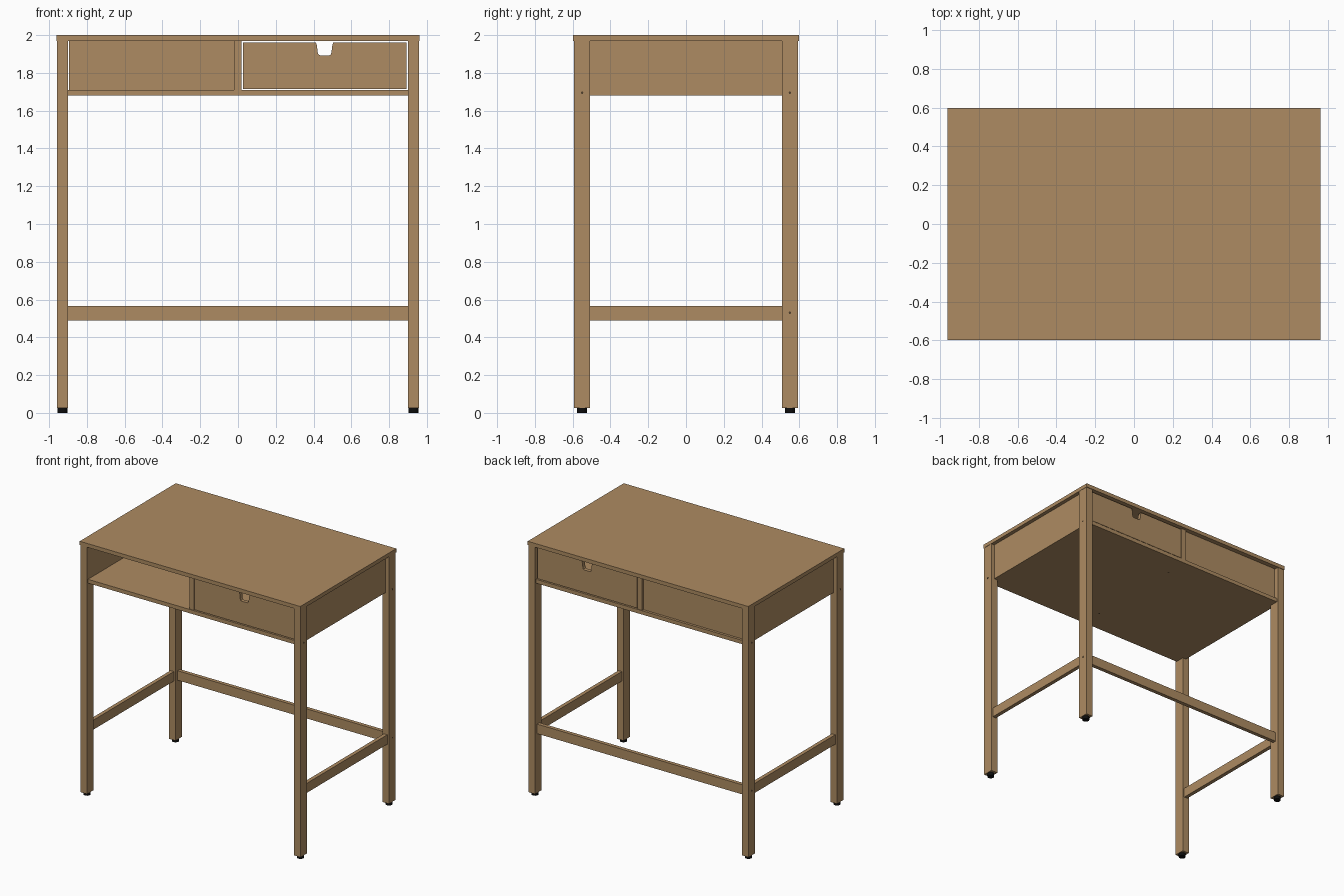
import bpy, bmesh, math
from mathutils import Matrix

cube = bpy.data.objects.get("Cube")
if cube:
    bpy.data.objects.remove(cube, do_unlink=True)


def make_material(name, rgb):
    mat = bpy.data.materials.new(name)
    mat.use_nodes = True
    mat.diffuse_color = (*rgb, 1)
    mat.node_tree.nodes["Principled BSDF"].inputs["Base Color"].default_value = (*rgb, 1)
    return mat


WOOD = make_material("warm_wood", (0.42, 0.26, 0.122))
BLACK = make_material("black_rubber", (0.004, 0.004, 0.004))
HOLE = make_material("dark_screw", (0.08, 0.05, 0.025))


def finish(name, bm, mat):
    bmesh.ops.recalc_face_normals(bm, faces=bm.faces)
    mesh = bpy.data.meshes.new(name)
    bm.to_mesh(mesh)
    bm.free()
    mesh.materials.append(mat)
    obj = bpy.data.objects.new(name, mesh)
    bpy.context.scene.collection.objects.link(obj)
    return obj


def box(name, x, y, z, mat=WOOD):
    """Box from (low, high) ranges on each axis."""
    bm = bmesh.new()
    bmesh.ops.create_cube(bm, size=1)
    for v in bm.verts:
        v.co = [(a + b) / 2 + c * (b - a) for (a, b), c in zip((x, y, z), v.co)]
    return finish(name, bm, mat)


def span(side, near, far):
    return tuple(sorted((side * near, side * far)))


def disc(name, centre, radius, depth, axis, mat, sides=16):
    bm = bmesh.new()
    turn = Matrix.Rotation(math.pi / 2, 4, "Y") if axis == "X" else Matrix()
    bmesh.ops.create_cone(bm, cap_ends=True, segments=sides, radius1=radius,
                          radius2=radius, depth=depth,
                          matrix=Matrix.Translation(centre) @ turn)
    return finish(name, bm, mat)


def notched_panel(name, x0, x1, z0, z1, y0, y1):
    """Drawer face with a rounded finger notch in its top edge."""
    mid = (x0 + x1) / 2
    half = [(0.046, z1), (0.041, z1 - 0.015), (0.036, z1 - 0.055),
            (0.032, z1 - 0.064), (0.024, z1 - 0.068)]
    outline = [(x0, z0), (x1, z0), (x1, z1)]
    outline += [(mid + dx, z) for dx, z in half]
    outline += [(mid - dx, z) for dx, z in reversed(half)]
    outline.append((x0, z1))
    bm = bmesh.new()
    face = bm.faces.new([bm.verts.new((x, y0, z)) for x, z in outline])
    ext = bmesh.ops.extrude_face_region(bm, geom=[face])
    for v in ext["geom"]:
        if isinstance(v, bmesh.types.BMVert):
            v.co.y = y1
    return finish(name, bm, WOOD)


# Table top and bottom board of the case
box("table_top", (-0.96, 0.96), (-0.597, 0.597), (1.97, 2.0))
box("case_bottom", (-0.9, 0.9), (-0.58, 0.58), (1.68, 1.71))

# Legs, feet, side panels, side rails and screw heads, on both sides
for sx, side in ((1, "left"), (-1, "right")):
    for sy, end in ((-1, "front"), (1, "back")):
        tag = f"{end}_{side}"
        box(f"{tag}_leg", span(sx, 0.9, 0.958), span(sy, 0.508, 0.592), (0.025, 1.97))
        disc(f"{tag}_foot", (sx * 0.929, sy * 0.55, 0.0125), 0.026, 0.025, "Z", BLACK)
        disc(f"{tag}_screw", (sx * 0.958, sy * 0.55, 1.695), 0.007, 0.002, "X", HOLE, 8)
    disc(f"{side}_rail_screw", (sx * 0.958, 0.55, 0.53), 0.007, 0.002, "X", HOLE, 8)
    box(f"{side}_side_panel", span(sx, 0.9, 0.93), (-0.508, 0.508), (1.68, 1.97))
    box(f"{side}_rail", span(sx, 0.914, 0.944), (-0.508, 0.508), (0.49, 0.565))

# Back rail, divider and back of the open compartment
box("back_rail", (-0.9, 0.9), (0.535, 0.565), (0.49, 0.565))
box("divider", (-0.021, 0.019), (-0.575, 0.575), (1.71, 1.97))
box("compartment_back", (-0.894, -0.021), (0.53, 0.56), (1.71, 1.97))
for y in (-0.4, 0.4):
    disc("divider_screw", (0, y, 1.68), 0.007, 0.002, "Z", HOLE, 8)

# Drawer, notched at both ends
X0, X1, Z0, Z1 = 0.026, 0.891, 1.716, 1.961
notched_panel("drawer_front", X0, X1, Z0, Z1, -0.575, -0.545)
notched_panel("drawer_back", X0, X1, Z0, Z1, 0.545, 0.575)
box("drawer_left_side", (X1 - 0.03, X1), (-0.545, 0.545), (Z0, Z1))
box("drawer_right_side", (X0, X0 + 0.03), (-0.545, 0.545), (Z0, Z1))
box("drawer_floor", (X0 + 0.03, X1 - 0.03), (-0.545, 0.545), (Z0, Z0 + 0.015))
